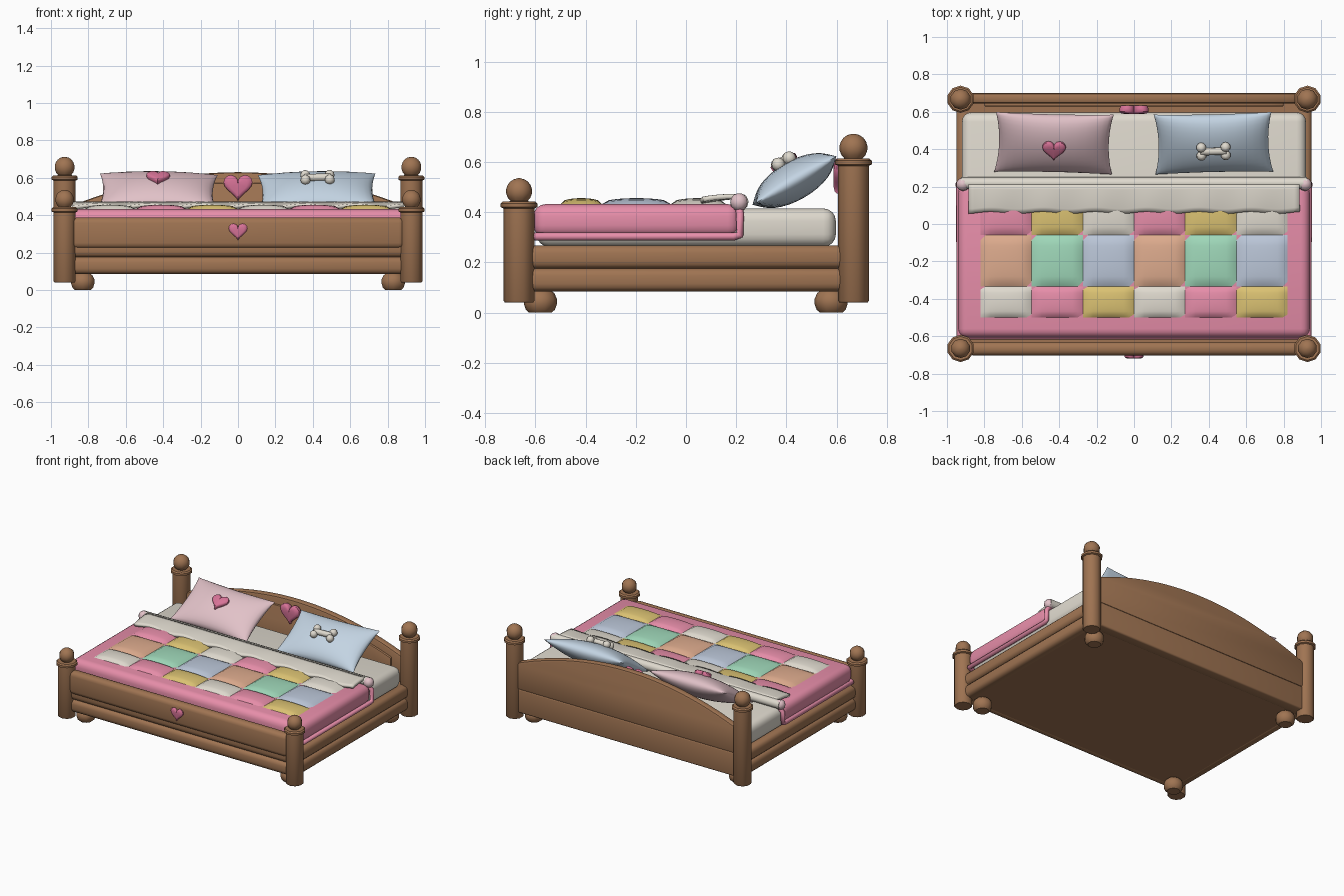
import bpy, bmesh, math
from mathutils import Matrix, Vector

if "Cube" in bpy.data.objects:
    bpy.data.objects.remove(bpy.data.objects["Cube"])

PALETTE = {
    "wood": (.35, .175, .085), "linen": (.74, .70, .62), "blanket_pink": (.80, .27, .40),
    "heart_pink": (.68, .17, .31), "pale_pink": (.76, .54, .58), "pale_blue": (.55, .66, .77),
    "patch_yellow": (.71, .54, .17), "patch_peach": (.73, .41, .27),
    "patch_green": (.35, .69, .49), "patch_blue": (.50, .57, .69),
}
MATS = {}
for n, c in PALETTE.items():
    MATS[n] = bpy.data.materials.new(n)
    MATS[n].diffuse_color = (*c, 1)


def finish(bm, name, mat, matrix=None, closed=True, angle=40):
    if closed:
        bmesh.ops.recalc_face_normals(bm, faces=bm.faces)
    if matrix:
        bm.transform(matrix)
    me = bpy.data.meshes.new(name)
    bm.to_mesh(me)
    bm.free()
    ob = bpy.data.objects.new(name, me)
    bpy.context.collection.objects.link(ob)
    me.materials.append(MATS[mat])
    bpy.ops.object.select_all(action='DESELECT')
    ob.select_set(True)
    bpy.context.view_layer.objects.active = ob
    bpy.ops.object.shade_smooth_by_angle(angle=math.radians(angle))
    return ob


def bevel_sharp(bm, width, seg=3):
    es = [e for e in bm.edges if len(e.link_faces) == 2 and e.calc_face_angle(0) > .6]
    bmesh.ops.bevel(bm, geom=es, offset=width, segments=seg, profile=.5, affect='EDGES')


def box(name, mat, x, y, z, bevel, seg=3):
    bm = bmesh.new()
    bmesh.ops.create_cube(bm, size=1)
    for v in bm.verts:
        v.co = [(a + b) / 2 + c * (b - a) for (a, b), c in zip((x, y, z), v.co)]
    if bevel:
        bevel_sharp(bm, bevel, seg)
    return finish(bm, name, mat)


def rings(name, mat, loops, matrix=None):
    """Skin a stack of closed loops and cap both ends."""
    bm = bmesh.new()
    vs = [[bm.verts.new(p) for p in lp] for lp in loops]
    n = len(vs[0])
    for a, b in zip(vs, vs[1:]):
        for i in range(n):
            j = (i + 1) % n
            bm.faces.new((a[i], a[j], b[j], b[i]))
    bm.faces.new(vs[0][::-1])
    bm.faces.new(vs[-1])
    return finish(bm, name, mat, matrix)


def lathe(name, mat, profile, matrix, seg=10):
    circ = [(math.cos(2 * math.pi * (i + .5) / seg), math.sin(2 * math.pi * (i + .5) / seg))
            for i in range(seg)]
    return rings(name, mat, [[(r * c, r * s, z) for c, s in circ] for r, z in profile], matrix)


def ball(zc, r, a0, a1, n=7):
    out = []
    for i in range(n):
        a = math.radians(a0 + (a1 - a0) * i / (n - 1))
        out.append((r * math.cos(a), zc + r * math.sin(a)))
    return out


def arch(name, half, low, side, top, y0, y1, bevel):
    pts = [(-half, low), (half, low)]
    for i in range(25):
        t = 1 - i / 12
        pts.append((half * t, top - (top - side) * t * t))
    bm = bmesh.new()
    f = bm.faces.new([bm.verts.new((x, y0, z)) for x, z in pts])
    r = bmesh.ops.extrude_face_region(bm, geom=[f])
    for v in r["geom"]:
        if isinstance(v, bmesh.types.BMVert):
            v.co.y = y1
    bmesh.ops.recalc_face_normals(bm, faces=bm.faces)
    bevel_sharp(bm, bevel, 2)
    return finish(bm, name, "wood")


def heart(name, width, depth, matrix):
    """Puffy heart in the local xy plane, facing +z."""
    base = []
    for i in range(28):
        t = 2 * math.pi * i / 28
        x = 16 * math.sin(t) ** 3
        y = 13 * math.cos(t) - 5 * math.cos(2 * t) - 2 * math.cos(3 * t) - math.cos(4 * t) + 2.5
        base.append((x * width / 32, y * width / 32))
    stack = [(.9, -depth / 2), (1, -depth / 5), (1, depth / 5), (.88, .4 * depth), (.6, depth / 2)]
    return rings(name, "heart_pink", [[(x * s, y * s, z) for x, y in base] for s, z in stack], matrix)


def sheet(name, mat, fn, nu, nv):
    """Upward-facing grid from fn(u, v), with u and v in -1..1."""
    bm = bmesh.new()
    g = [[bm.verts.new(fn(2 * i / nu - 1, 2 * j / nv - 1)) for j in range(nv + 1)] for i in range(nu + 1)]
    for i in range(nu):
        for j in range(nv):
            bm.faces.new((g[i][j], g[i + 1][j], g[i + 1][j + 1], g[i][j + 1]))
    return finish(bm, name, mat, closed=False, angle=60)


def tube(name, mat, pts, r):
    cu = bpy.data.curves.new(name, 'CURVE')
    cu.dimensions = '3D'
    cu.bevel_depth, cu.bevel_resolution, cu.use_fill_caps = r, 2, True
    sp = cu.splines.new('POLY')
    sp.points.add(len(pts) - 1)
    for p, q in zip(sp.points, pts):
        p.co = (*q, 1)
    ob = bpy.data.objects.new(name, cu)
    bpy.context.collection.objects.link(ob)
    cu.materials.append(MATS[mat])


T = Matrix.Translation

# Posts with collar and ball, plus bun feet
for sx, side in ((-1, "left"), (1, "right")):
    for y, top, r, end in ((-.665, .415, .052, "front"), (.667, .585, .056, "back")):
        prof = [(.056, .04), (.062, .048), (.062, top), (.073, top + .005), (.073, top + .02),
                (.064, top + .028)] + ball(top + .028 + r * .78, r, -50, 84, 8)
        lathe(f"{end}_{side}_post", "wood", prof, T((sx * .927, y, 0)))
        fy = -.58 if y < 0 else .578
        foot = [(.045, 0), (.058, .012), (.066, .035), (.066, .055), (.055, .078), (.04, .09)]
        lathe(f"{end}_{side}_foot", "wood", foot, T((sx * .83, fy, 0)))

# Stacked log rails and bed base
for z0, z1, lev in ((.085, .177, "lower"), (.175, .268, "upper")):
    for s, side in ((-1, "left"), (1, "right")):
        box(f"{lev}_{side}_rail", "wood", sorted((s * .87, s * .95)), (-.66, .66), (z0, z1), .03)
    box(f"{lev}_front_rail", "wood", (-.93, .93), (-.69, -.62), (z0, z1), .03)
box("base_panel", "wood", (-.92, .92), (-.66, .66), (.088, .265), 0)

# Footboard and headboard
box("footboard", "wood", (-.89, .89), (-.703, -.63), (.222, .388), .03)
box("headboard_rail", "wood", (-.92, .92), (.62, .697), (.085, .262), .012)
arch("headboard", .89, .255, .45, .63, .645, .70, .015)
arch("headboard_panel", .80, .27, .43, .575, .628, .65, .008)
face_front = Matrix.Rotation(math.pi / 2, 4, 'X')
heart("headboard_heart", .155, .045, T((0, .61, .545)) @ face_front)
heart("footboard_heart", .10, .03, T((0, -.705, .31)) @ face_front)

# Mattress and blanket with hem and side piping
box("mattress", "linen", (-.92, .92), (-.595, .597), (.262, .415), .05, 4)
box("blanket", "blanket_pink", (-.94, .94), (-.608, .215), (.30, .432), .048, 4)
hem = [(.90, .212, .425), (.938, .215, .39), (.94, .215, .31), (.935, .19, .303), (.935, -.59, .303),
       (.92, -.602, .303)]
tube("blanket_hem", "blanket_pink", hem + [(-x, y, z) for x, y, z in hem[::-1]], .016)
for s, side in ((-1, "left"), (1, "right")):
    tube(f"{side}_piping", "linen", [(s * .897, -.55, .405), (s * .897, .20, .405)], .024)

# Quilt patches
ROWS = [(-.50, -.335, ("linen", "blanket_pink", "patch_yellow")),
        (-.335, -.06, ("patch_peach", "patch_green", "patch_blue")),
        (-.06, .16, ("blanket_pink", "patch_yellow", "linen"))]
W = .274
for r, (y0, y1, cols) in enumerate(ROWS):
    for c in range(6):
        def puff(u, v, cx=(c - 2.5) * W, cy=(y0 + y1) / 2, hy=(y1 - y0) / 2):
            return (cx + u * W / 2, cy + v * hy, .432 + .024 * ((1 - u * u) * (1 - v * v)) ** .4)
        sheet(f"patch_{r}_{c}", cols[c % 3], puff, 10, 10)

# Turned-down sheet with wavy edge, and its roll
def flap(u, v):
    wave = math.sin(u * 20)
    front = (1 - v) / 2
    return (u * .885, .135 + v * .075 + .006 * wave * front,
            .472 - .016 * front ** 2 + .006 * wave * front)
fl = sheet("sheet_fold", "linen", flap, 60, 6)
so = fl.modifiers.new("thickness", 'SOLIDIFY')
so.thickness, so.offset = .02, -1
tube("sheet_roll", "linen", [(-.925, .218, .442), (.925, .218, .442)], .032)
for s, side in ((-1, "left"), (1, "right")):
    lathe(f"{side}_roll_end", "pale_pink", ball(0, .036, -80, 80, 7), T((s * .915, .212, .44)))


# Pillows, each with a motif on its upper face
def pillow(name, mat, matrix):
    bm = bmesh.new()
    n, hw, hh, ht = 16, .315, .185, .078
    for s in (-1, 1):
        g = []
        for i in range(n + 1):
            u = math.sin(math.pi / 2 * (2 * i / n - 1))
            row = []
            for j in range(n + 1):
                v = math.sin(math.pi / 2 * (2 * j / n - 1))
                t = max(0, (1 - u * u) * (1 - v * v)) ** .5
                row.append(bm.verts.new((u * hw * (1 - .07 * (1 - v * v)),
                                         v * hh * (1 - .07 * (1 - u * u)), s * ht * t)))
            g.append(row)
        for i in range(n):
            for j in range(n):
                bm.faces.new((g[i][j], g[i + 1][j], g[i + 1][j + 1], g[i][j + 1]))
    bmesh.ops.remove_doubles(bm, verts=bm.verts, dist=.0005)
    finish(bm, name, mat, matrix, angle=70)


tilt = Matrix.Rotation(math.radians(30), 4, 'X')
pink_m = T((-.428, .432, .526)) @ tilt @ Matrix.Rotation(math.radians(-1.5), 4, 'Z')
blue_m = T((.425, .432, .526)) @ tilt @ Matrix.Rotation(math.radians(1.5), 4, 'Z')
pillow("pink_pillow", "pale_pink", pink_m)
pillow("blue_pillow", "pale_blue", blue_m)
heart("pillow_heart", .125, .035, pink_m @ T((0, 0, .085)))

# Bone motif: bar with two knobs at each end
bar = blue_m @ T((0, 0, .088))
lathe("bone_bar", "linen", [(.02, -.07), (.02, .07)], bar @ Matrix.Rotation(math.pi / 2, 4, 'Y'))
for sx in (-1, 1):
    for sy in (-1, 1):
        lathe("bone_knob", "linen", ball(0, .027, -84, 84, 7), bar @ T((sx * .065, sy * .025, 0)))

for m in bpy.data.materials:
    if m.users and not m.is_grease_pencil:
        m.use_nodes = True
        m.node_tree.nodes["Principled BSDF"].inputs["Base Color"].default_value = m.diffuse_color
